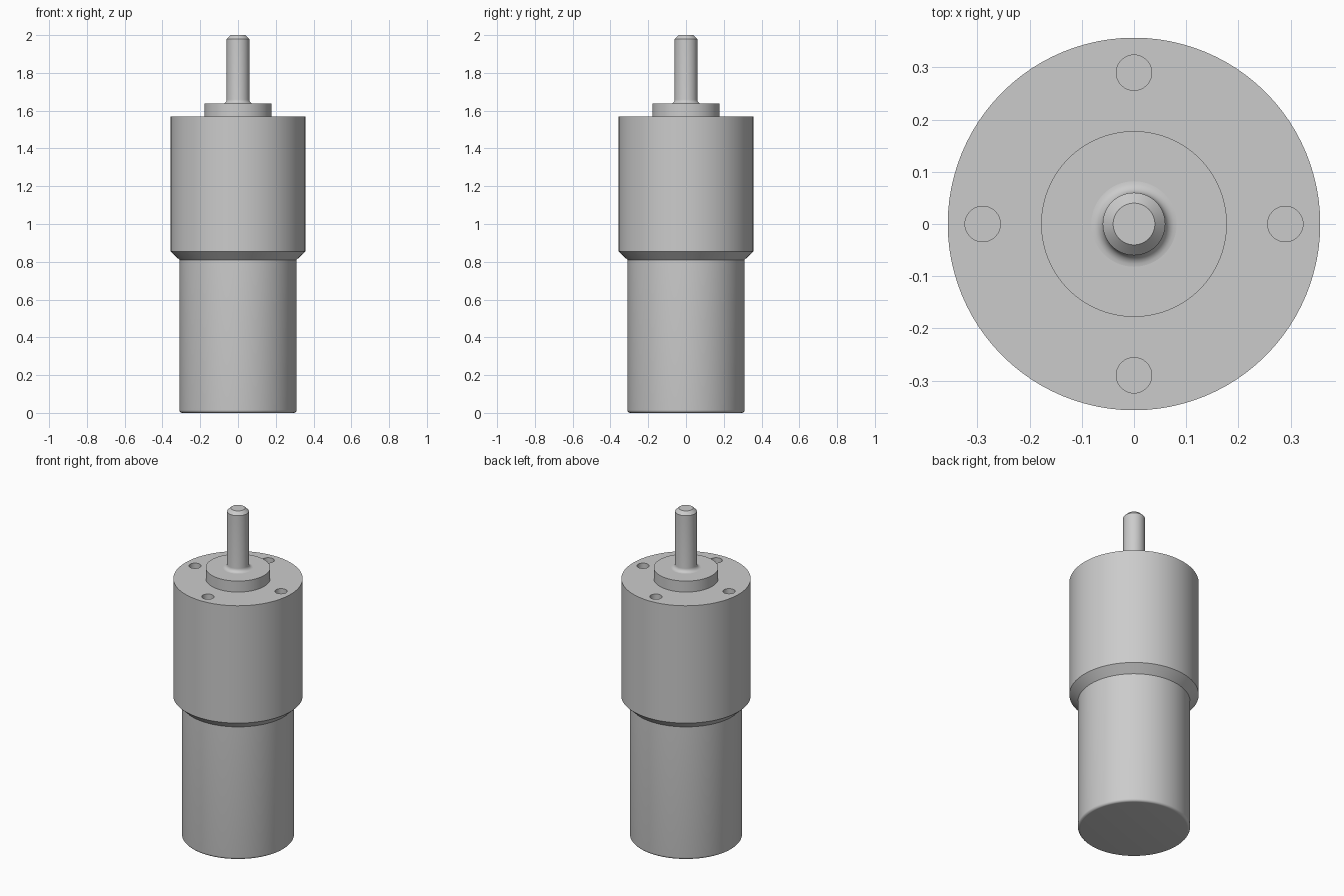
import bpy
import bmesh
from math import sin, cos, pi, radians

cube = bpy.data.objects.get("Cube")
if cube:
    bpy.data.objects.remove(cube, do_unlink=True)

SIDES = 96
GREY = (0.6, 0.6, 0.6, 1.0)

metal = bpy.data.materials.new("grey_metal")
metal.use_nodes = True
metal.diffuse_color = GREY
metal.node_tree.nodes["Principled BSDF"].inputs["Base Color"].default_value = GREY


def arc(cr, cz, radius, start, end, steps=6):
    """Points of a rounded corner in the (radius, height) plane."""
    angles = [radians(start + (end - start) * i / steps) for i in range(steps + 1)]
    return [(cr + radius * cos(a), cz + radius * sin(a)) for a in angles]


def lathe(name, profile, sides=SIDES, centre=(0, 0)):
    """Closed solid of revolution from (radius, height) points, bottom to top."""
    bm = bmesh.new()
    rings = [[bm.verts.new((centre[0] + r * cos(2 * pi * i / sides),
                            centre[1] + r * sin(2 * pi * i / sides), z))
              for i in range(sides)] for r, z in profile]
    for low, high in zip(rings, rings[1:]):
        for i in range(sides):
            j = (i + 1) % sides
            bm.faces.new((low[i], low[j], high[j], high[i]))
    bm.faces.new(rings[0][::-1])
    bm.faces.new(rings[-1])
    mesh = bpy.data.meshes.new(name)
    bm.to_mesh(mesh)
    bm.free()
    mesh.materials.append(metal)
    obj = bpy.data.objects.new(name, mesh)
    bpy.context.collection.objects.link(obj)
    return obj


def activate(obj):
    bpy.ops.object.select_all(action='DESELECT')
    obj.select_set(True)
    bpy.context.view_layer.objects.active = obj


# Motor can with a rounded lower rim
motor_can = lathe("motor_can", arc(0.295, 0.015, 0.015, -90, 0) + [(0.31, 0.81)])

# Gearbox housing with a chamfered lower edge
gearbox = lathe("gearbox_housing", [(0.31, 0.81), (0.357, 0.855), (0.357, 1.57)])

# Four blind mounting holes in the gearbox face
for k in range(4):
    a = k * pi / 2
    drill = lathe("hole_cutter", [(0.034, 1.45), (0.034, 1.62)], 32,
                  (0.29 * cos(a), 0.29 * sin(a)))
    drill.hide_render = True
    cut = gearbox.modifiers.new("mounting_hole", 'BOOLEAN')
    cut.operation = 'DIFFERENCE'
    cut.solver = 'EXACT'
    cut.object = drill
    activate(gearbox)
    bpy.ops.object.modifier_apply(modifier=cut.name)
    bpy.data.objects.remove(drill, do_unlink=True)

# Raised boss around the shaft
boss = lathe("shaft_boss", [(0.178, 1.57), (0.178, 1.637)])

# Output shaft with a fillet at its foot and a chamfered tip
shaft = lathe("output_shaft",
              arc(0.082, 1.659, 0.022, 270, 180) + [(0.06, 1.98), (0.04, 2.0)], 64)

# Smooth walls, sharp rims
for part in (motor_can, gearbox, boss, shaft):
    activate(part)
    bpy.ops.object.shade_smooth_by_angle(angle=radians(30))
